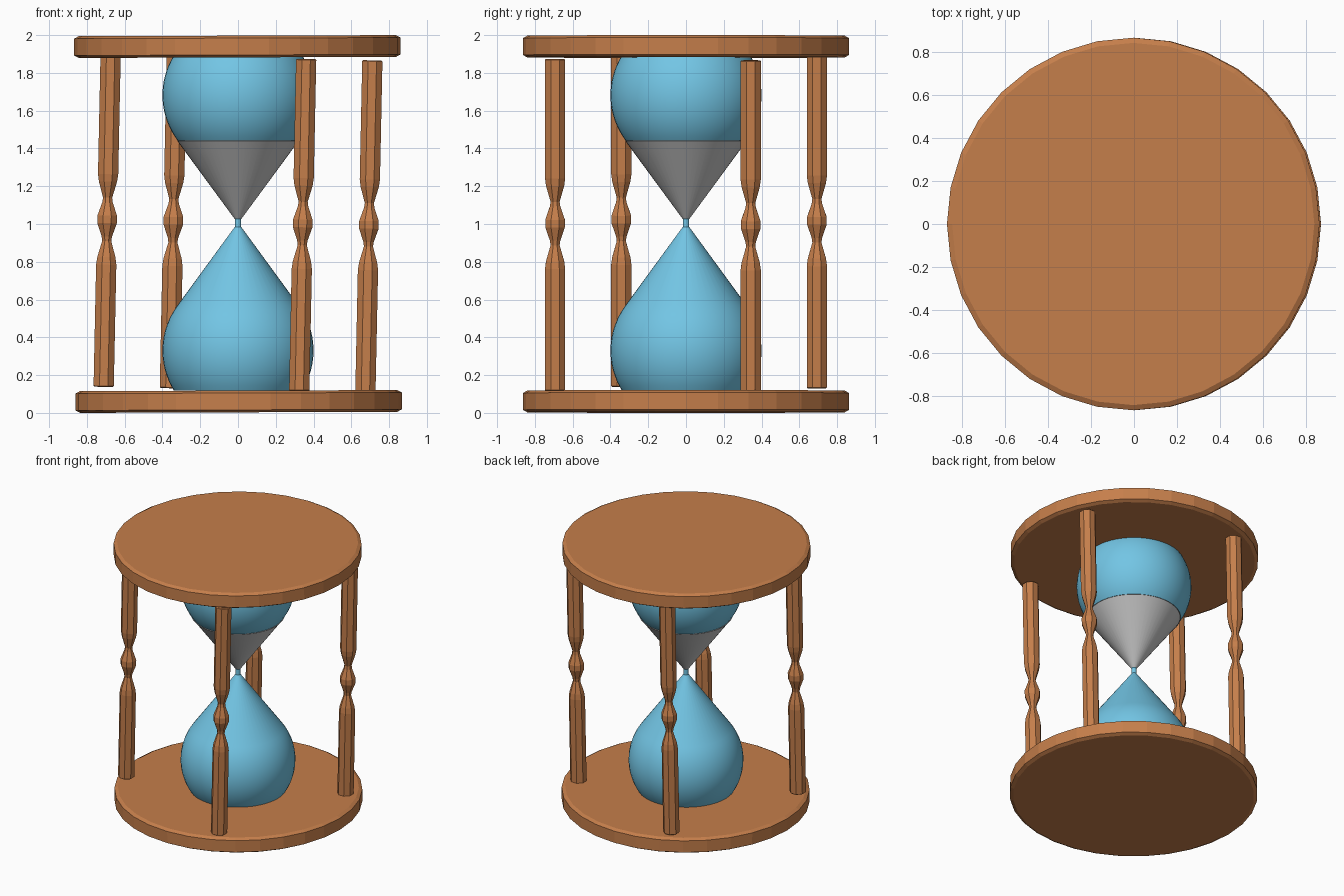
import bpy, math

if "Cube" in bpy.data.objects:
    bpy.data.objects.remove(bpy.data.objects["Cube"])


def material(name, rgb):
    m = bpy.data.materials.new(name)
    m.diffuse_color = (*rgb, 1)
    m.use_nodes = True
    m.node_tree.nodes["Principled BSDF"].inputs["Base Color"].default_value = m.diffuse_color
    return m


wood = material("warm_wood", (0.56, 0.21, 0.07))
glass = material("blue_glass", (0.17, 0.56, 0.78))
sand_grey = material("grey_sand", (0.58, 0.58, 0.58))


def lathe(name, profile, sides, mat, smooth=None, centre=(0, 0), tilt=0.0, turn=0.0):
    """Closed turned solid from (radius, z) points, leaned about y around z = 1."""
    verts, faces = [], []
    for r, z in profile:
        for i in range(sides):
            a = turn + 2 * math.pi * i / sides
            x, y = centre[0] + r * math.cos(a), centre[1] + r * math.sin(a)
            c, s, h = math.cos(tilt), math.sin(tilt), z - 1
            verts.append((x * c + h * s, y, 1 - x * s + h * c))
    for k in range(len(profile) - 1):
        for i in range(sides):
            j = (i + 1) % sides
            a, b = k * sides, (k + 1) * sides
            faces.append((a + i, a + j, b + j, b + i))
    faces.append(tuple(reversed(range(sides))))
    faces.append(tuple(range((len(profile) - 1) * sides, len(profile) * sides)))
    mesh = bpy.data.meshes.new(name)
    mesh.from_pydata(verts, [], faces)
    mesh.materials.append(mat)
    obj = bpy.data.objects.new(name, mesh)
    bpy.context.collection.objects.link(obj)
    if smooth:
        bpy.ops.object.select_all(action='DESELECT')
        obj.select_set(True)
        bpy.context.view_layer.objects.active = obj
        bpy.ops.object.shade_smooth_by_angle(angle=math.radians(smooth))
    return obj


# Round end plates with chamfered rims
for name, z in (("bottom_plate", 0.003), ("top_plate", 1.882)):
    lathe(name, [(0.84, z), (0.864, z + 0.013), (0.864, z + 0.102), (0.84, z + 0.115)],
          32, wood, tilt=math.radians(-0.2))

# Four turned posts, the set leaning slightly
post = [(0.052, 0.123), (0.058, 0.128), (0.058, 0.77), (0.052, 0.81), (0.026, 0.895),
        (0.030, 0.92), (0.056, 0.99), (0.056, 1.03), (0.030, 1.10), (0.026, 1.125),
        (0.052, 1.21), (0.058, 1.25), (0.058, 1.876), (0.052, 1.881)]
for i in range(4):
    a = math.radians(-63.7 + 90 * i)
    lathe(f"post_{i + 1}", post, 8, wood, centre=(0.773 * math.cos(a), 0.773 * math.sin(a)),
          tilt=math.radians(1.2), turn=math.radians(22.5))

# Glass: two spherical bulbs tapering to a thin neck
R, C = 0.40, 0.33
arc = []
for k in range(17):
    t = math.radians(-32 + (37 + 32) * k / 16)
    arc.append((R * math.cos(t), C + R * math.sin(t)))
lower = arc + [(0.017, 0.985)]
upper = [(r, 2.012 - z) for r, z in reversed(lower)]
lathe("glass_bulbs", lower + upper, 48, glass, smooth=30)

# Sand filling the upper funnel, level with the bulb's taper
r0, z0 = upper[1]
lathe("upper_sand", [(0.02, 1.03), (r0 + 0.003, z0), (R * math.cos(math.radians(37)) + 0.006, 1.44)],
      48, sand_grey, smooth=30)
